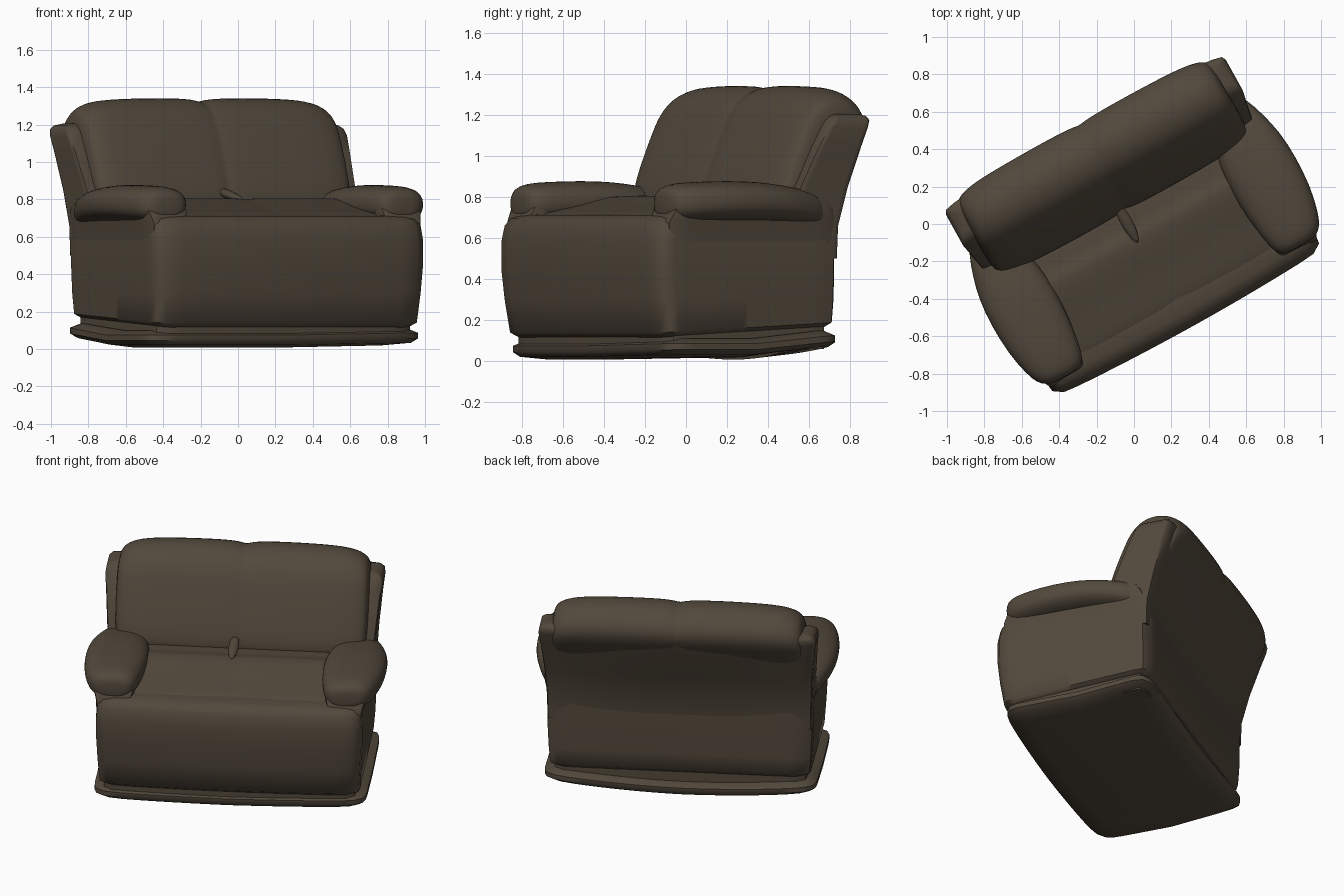
import bpy, bmesh, math
from mathutils import Matrix

if "Cube" in bpy.data.objects:
    bpy.data.objects.remove(bpy.data.objects["Cube"])

TURN = Matrix.Rotation(math.radians(29), 4, 'Z')   # the sofa stands turned on the grid

brown = bpy.data.materials.new("dark brown leather")
brown.diffuse_color = (0.085, 0.066, 0.045, 1)
brown.use_nodes = True
brown.node_tree.nodes["Principled BSDF"].inputs["Base Color"].default_value = brown.diffuse_color


def loft(name, rings, subsurf=0, angle=40):
    """Skin a list of equal-length point rings, cap both ends, turn into place."""
    bm = bmesh.new()
    vs = [[bm.verts.new(p) for p in r] for r in rings]
    n = len(rings[0])
    for a, b in zip(vs, vs[1:]):
        for i in range(n):
            j = (i + 1) % n
            bm.faces.new((a[i], a[j], b[j], b[i]))
    bm.faces.new(vs[0])
    bm.faces.new(vs[-1])
    bmesh.ops.recalc_face_normals(bm, faces=bm.faces)
    bm.transform(TURN)
    me = bpy.data.meshes.new(name)
    bm.to_mesh(me)
    bm.free()
    me.materials.append(brown)
    ob = bpy.data.objects.new(name, me)
    bpy.context.collection.objects.link(ob)
    if subsurf:
        m = ob.modifiers.new("soft", 'SUBSURF')
        m.levels = m.render_levels = subsurf
    bpy.ops.object.select_all(action='DESELECT')
    ob.select_set(True)
    bpy.context.view_layer.objects.active = ob
    bpy.ops.object.shade_smooth_by_angle(angle=math.radians(angle))
    return ob


def oval(p, n):
    """Unit superellipse: p=2 is round, large p is boxy."""
    pts = []
    for i in range(n):
        t = 2 * math.pi * (i + 0.5) / n
        c, s = math.cos(t), math.sin(t)
        r = (abs(c) ** p + abs(s) ** p) ** (-1 / p)
        pts.append((c * r, s * r))
    return pts


def plan_stack(name, levels, p=24, bow_front=0.0, bow_back=0.0, tilt=None):
    """Stack of boxy plan outlines: (z, half width, front, back)."""
    rings = []
    for z, hu, f, b in levels:
        ring = []
        grow = min(1, max(0, (z - .6) / .4))      # the back only bulges higher up
        for x, y in oval(p, 96):
            v = (f + b) / 2 + y * (b - f) / 2
            v += (1 - x * x) * (bow_back * grow if y > 0 else -bow_front) * abs(y)
            ring.append((x * hu, v, z + (tilt(x, y, z) if tilt else 0)))
        rings.append(ring)
    return loft(name, rings, angle=50)


# main body with bulging front, hem rising towards the back
plan_stack("body", [(.14, .77, -.53, .37), (.165, .805, -.565, .40), (.30, .815, -.59, .405),
                    (.45, .822, -.605, .405), (.58, .822, -.605, .405), (.66, .815, -.59, .405),
                    (.695, .80, -.565, .40), (.712, .76, -.52, .38), (.716, .70, -.45, .33)],
           bow_front=.025, tilt=lambda x, y, z: .025 * y if z < .2 else 0)

# thin base slab with lifted back corners, and the core joining it to the body
plan_stack("base_slab", [(.008, .68, -.42, .28), (.022, .81, -.52, .39), (.045, .84, -.545, .415),
                         (.075, .84, -.545, .415), (.10, .79, -.50, .37)],
           p=14, bow_front=.03,
           tilt=lambda x, y, z: .045 * max(y, 0) * x * x + .012 * max(x, 0))
plan_stack("base_core", [(.06, .78, -.53, .37), (.20, .78, -.53, .37)], bow_front=.03)

# backrest shell whose ends form the wings
plan_stack("backrest_shell", [(.50, .815, .15, .40), (.66, .818, .16, .405), (.85, .828, .175, .455),
                              (1.05, .845, .27, .52), (1.14, .855, .32, .55),
                              (1.175, .85, .345, .56), (1.195, .83, .37, .55), (1.205, .79, .40, .52)],
           bow_back=.045)


def mirrored(half):
    """Stations from the centre outward, repeated on the other side."""
    return [(-u, s) for u, s in reversed(half)] + [(u, s) for u, s in half if u > 0]


def cushion(name, profile, half, pivot):
    """(depth, height) profile swept across the width, scaled about a pivot."""
    pv, pz = pivot
    loft(name, [[(u, pv + (v - pv) * s, pz + (z - pz) * s) for v, z in profile]
                for u, s in mirrored(half)], subsurf=2, angle=60)


# twin back cushion with a dip at the middle seam, rolling over the back
cushion("back_cushion",
        [(.07, .70), (.08, .84), (.15, 1.02), (.20, 1.14), (.26, 1.265), (.36, 1.34), (.49, 1.345),
         (.60, 1.27), (.63, 1.17), (.56, 1.06), (.44, .85), (.38, .70)],
        [(0, .95), (.03, .975), (.10, 1), (.30, 1.005), (.55, .99), (.67, .95), (.745, .87), (.785, .72)],
        (.36, .95))

# seat cushion tucked into the body front and rising to the back
cushion("seat_cushion",
        [(-.50, .50), (-.545, .60), (-.545, .68), (-.47, .725), (-.32, .75), (-.14, .80),
         (-.05, .812), (-.01, .785), (.15, .80), (.25, .70), (.25, .50)],
        [(0, .98), (.04, .995), (.2, 1), (.45, 1), (.62, .99), (.72, .95)], (-.15, .50))

# tucked fold where the cushions meet
loft("centre_fold", [[(x * w - .03, v, z + y * h) for x, y in oval(2, 16)]
                     for v, w, h, z in [(-.10, .01, .01, .80), (-.03, .03, .02, .812),
                                        (.05, .035, .025, .825), (.16, .02, .02, .85)]], subsurf=1)

# padded arms: (depth, centre, half width, mid height, half height)
ARM = [(-.535, .715, .06, .765, .04), (-.525, .72, .105, .768, .07), (-.49, .725, .14, .772, .088),
       (-.42, .73, .162, .775, .096), (-.28, .735, .188, .778, .098), (-.10, .735, .196, .780, .099),
       (.05, .735, .185, .772, .094), (.17, .735, .155, .760, .088), (.29, .74, .11, .74, .08),
       (.36, .74, .06, .72, .06)]
for side, label in ((-1, "left"), (1, "right")):
    loft(label + "_arm",
         [[(side * (c + x * w), v, m + y * h) for x, y in oval(2.5, 32)] for v, c, w, m, h in ARM],
         subsurf=1, angle=60)
    # upright panel carrying the side of the body up into the arm roll
    loft(label + "_arm_panel",
         [[(side * (.715 + x * w), -.08 + y * d, z) for x, y in oval(14, 64)]
          for z, w, d in ((.55, .105, .47), (.68, .112, .47), (.74, .13, .44), (.80, .12, .40))])
